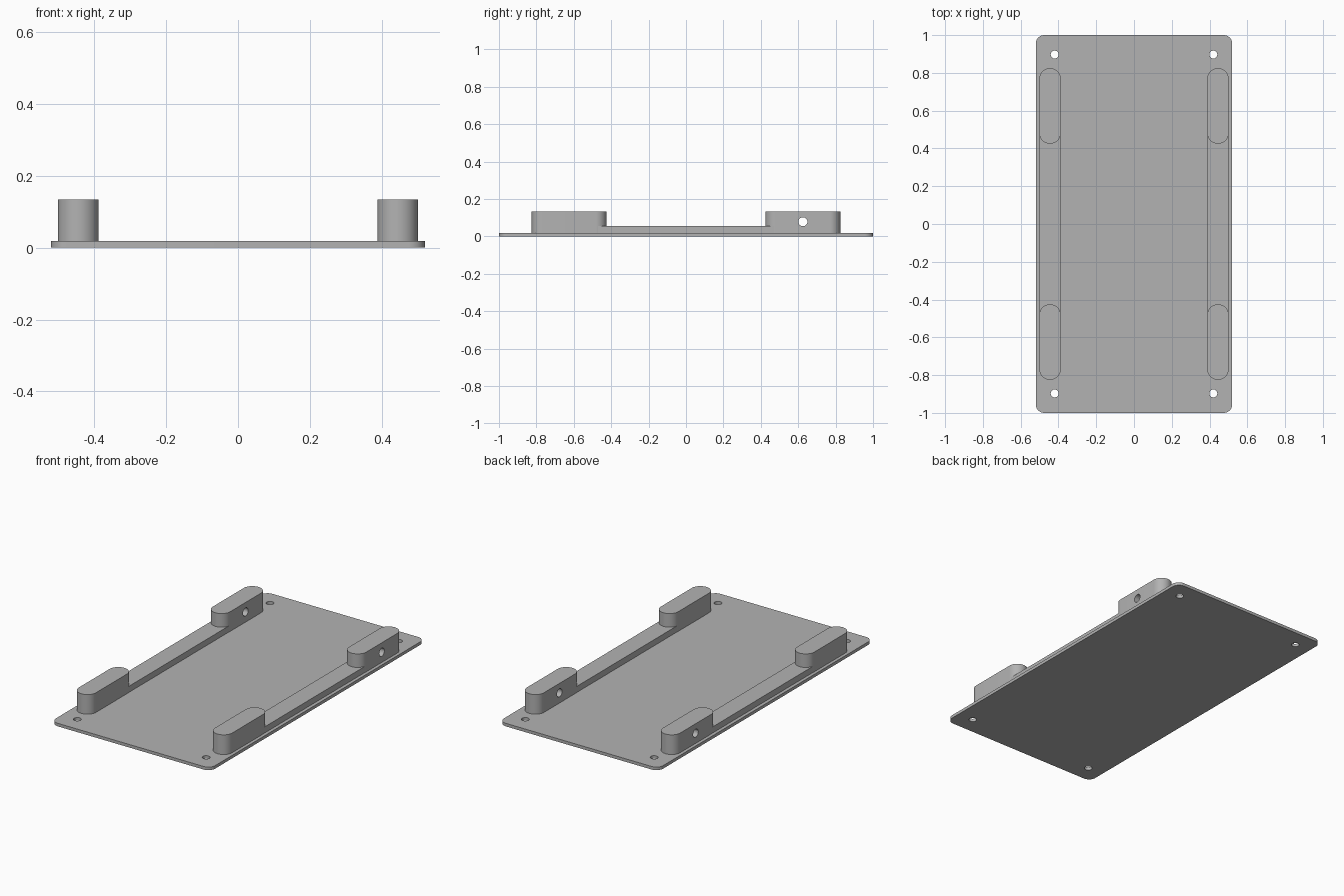
import bpy
import bmesh
from math import sin, cos, pi, radians

cube = bpy.data.objects.get("Cube")
if cube:
    bpy.data.objects.remove(cube, do_unlink=True)

grey = bpy.data.materials.new("mid grey")
grey.use_nodes = True
colour = (0.45, 0.45, 0.45, 1)
grey.diffuse_color = colour
grey.node_tree.nodes["Principled BSDF"].inputs["Base Color"].default_value = colour

PLATE_TOP, RAIL_TOP, BLOCK_TOP = 0.018, 0.054, 0.134
SIDE_X, BLOCK_Y = 0.4445, 0.625


def rounded_prism(name, centre, half, radius, z0, z1, steps=16):
    """Upright prism whose outline is a rectangle with rounded corners."""
    bm = bmesh.new()
    ring = []
    corners = [(1, 1), (-1, 1), (-1, -1), (1, -1)]
    for i, (sx, sy) in enumerate(corners):
        for k in range(steps + 1):
            a = (i + k / steps) * pi / 2
            x = centre[0] + sx * (half[0] - radius) + radius * cos(a)
            y = centre[1] + sy * (half[1] - radius) + radius * sin(a)
            ring.append(bm.verts.new((x, y, z0)))
    face = bm.faces.new(ring)
    top = bmesh.ops.extrude_face_region(bm, geom=[face])["geom"]
    verts = [v for v in top if isinstance(v, bmesh.types.BMVert)]
    bmesh.ops.translate(bm, vec=(0, 0, z1 - z0), verts=verts)
    bmesh.ops.remove_doubles(bm, verts=bm.verts, dist=1e-5)
    bmesh.ops.recalc_face_normals(bm, faces=bm.faces)
    mesh = bpy.data.meshes.new(name)
    bm.to_mesh(mesh)
    bm.free()
    mesh.materials.append(grey)
    obj = bpy.data.objects.new(name, mesh)
    bpy.context.collection.objects.link(obj)
    return obj


def drill(obj, location, radius, rotation=(0, 0, 0)):
    """Cut a round through hole."""
    bpy.ops.mesh.primitive_cylinder_add(vertices=32, radius=radius, depth=0.4,
                                        location=location, rotation=rotation)
    cutter = bpy.context.object
    cutter.hide_render = True
    cutter.data.materials.append(grey)
    mod = obj.modifiers.new("hole", "BOOLEAN")
    mod.operation = "DIFFERENCE"
    mod.solver = "EXACT"
    mod.object = cutter
    bpy.context.view_layer.objects.active = obj
    bpy.ops.object.modifier_apply(modifier=mod.name)
    bpy.data.objects.remove(cutter, do_unlink=True)


# Base plate with four screw holes
plate = rounded_prism("base_plate", (0, 0), (0.52, 1), 0.045, 0, PLATE_TOP)
for sx in (-1, 1):
    for sy in (-1, 1):
        drill(plate, (sx * 0.42, sy * 0.897, 0), 0.021)
parts = [plate]

# Side rails and their rounded end blocks; the back blocks have a cross hole
for side, sx in (("left", 1), ("right", -1)):
    x = sx * SIDE_X
    parts.append(rounded_prism(side + "_rail", (x, 0), (0.0555, 0.475), 0.002,
                               PLATE_TOP, RAIL_TOP, 1))
    for end, sy in (("front", -1), ("back", 1)):
        block = rounded_prism(f"{end}_{side}_block", (x, sy * BLOCK_Y),
                              (0.0565, 0.2), 0.0564, PLATE_TOP, BLOCK_TOP)
        if end == "back":
            drill(block, (x, BLOCK_Y, 0.078), 0.024, (0, pi / 2, 0))
        parts.append(block)

# Smooth the round walls and keep the rims crisp
bpy.ops.object.select_all(action="DESELECT")
for obj in parts:
    obj.select_set(True)
bpy.context.view_layer.objects.active = plate
bpy.ops.object.shade_smooth_by_angle(angle=radians(30))
